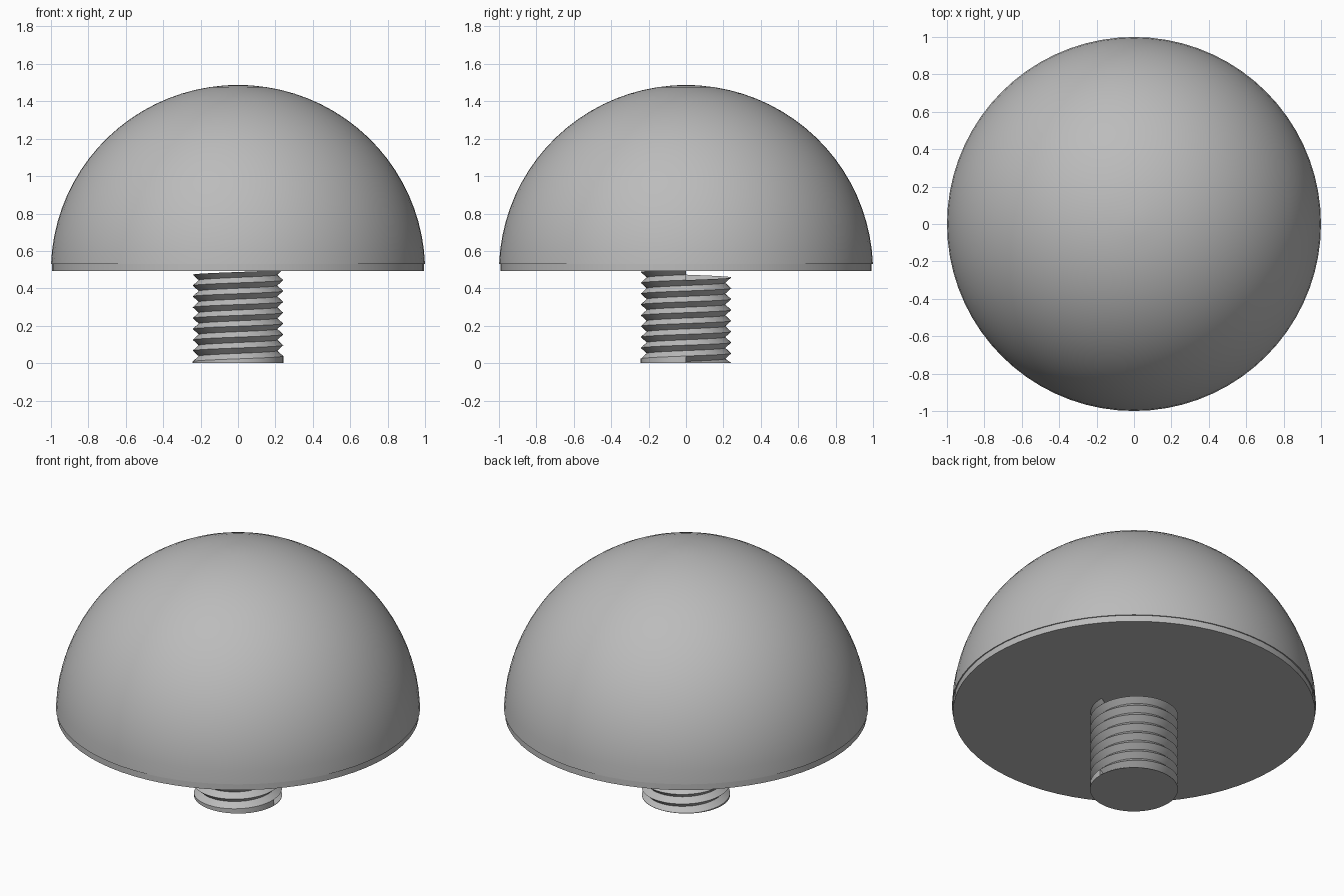
import bpy, bmesh, math

if "Cube" in bpy.data.objects:
    bpy.data.objects.remove(bpy.data.objects["Cube"], do_unlink=True)

# One plain grey for the whole part
grey = bpy.data.materials.new("plain grey")
grey.use_nodes = True
COLOUR = (0.5, 0.5, 0.5, 1)
grey.diffuse_color = COLOUR
grey.node_tree.nodes["Principled BSDF"].inputs["Base Color"].default_value = COLOUR


def finish(name, bm, angle):
    bmesh.ops.recalc_face_normals(bm, faces=bm.faces)
    mesh = bpy.data.meshes.new(name)
    bm.to_mesh(mesh)
    bm.free()
    obj = bpy.data.objects.new(name, mesh)
    bpy.context.collection.objects.link(obj)
    mesh.materials.append(grey)
    bpy.ops.object.select_all(action='DESELECT')
    obj.select_set(True)
    bpy.context.view_layer.objects.active = obj
    bpy.ops.object.shade_smooth_by_angle(angle=math.radians(angle))
    return obj


def polar(r, a, z):
    return (r * math.cos(a), r * math.sin(a), z)


def lathe(name, profile, sides, angle):
    """Closed solid of revolution with flat end caps."""
    bm = bmesh.new()
    rings = [[bm.verts.new(polar(r, math.tau * i / sides, z)) for i in range(sides)]
             for r, z in profile]
    for low, high in zip(rings, rings[1:]):
        for i in range(sides):
            j = (i + 1) % sides
            bm.faces.new((low[i], low[j], high[j], high[i]))
    bm.faces.new(rings[0][::-1])
    bm.faces.new(rings[-1])
    return finish(name, bm, angle)


BASE, RIM, TOP = 0.492, 0.53, 1.487

# Hemispherical head, starting on a tiny step above the base plate
steps = 20
start = math.asin((RIM - BASE) / (TOP - BASE))
dome = []
for k in range(steps):
    a = start + (math.pi / 2 - start) * k / steps
    dome.append((math.cos(a), BASE + (TOP - BASE) * math.sin(a)))
dome.append((0.03, TOP))
lathe("dome", dome, 72, 30)

# Thin base plate, slightly narrower than the dome
lathe("base_plate", [(0.993, BASE), (0.993, RIM)], 72, 30)

# Threaded stud: a right-handed V groove wound upward from a plain end band
CREST, ROOT, PITCH, N, TURNS = 0.242, 0.21, 0.058, 48, 9
bm = bmesh.new()
crest, root = [], []
for i in range(N * TURNS + 1):
    a = math.tau * i / N
    z = PITCH * i / N - 0.02
    crest.append(bm.verts.new(polar(CREST, a, min(max(z, 0.002), RIM))))
    root.append(bm.verts.new(polar(ROOT, a, min(max(z + PITCH / 2, 0.004), RIM))))
for i in range(N * (TURNS - 1)):
    bm.faces.new((crest[i], crest[i + 1], root[i + 1], root[i]))
    bm.faces.new((root[i], root[i + 1], crest[i + 1 + N], crest[i + N]))

# Plain end band below the first turn, closed by the flat end
foot = [bm.verts.new(polar(CREST, math.tau * i / N, 0)) for i in range(N)]
for i in range(N):
    bm.faces.new((foot[i], foot[(i + 1) % N], crest[i + 1], crest[i]))
bm.faces.new(foot[::-1])
bm.faces.new((crest[0], root[0], crest[N]))
finish("threaded_stud", bm, 25)
